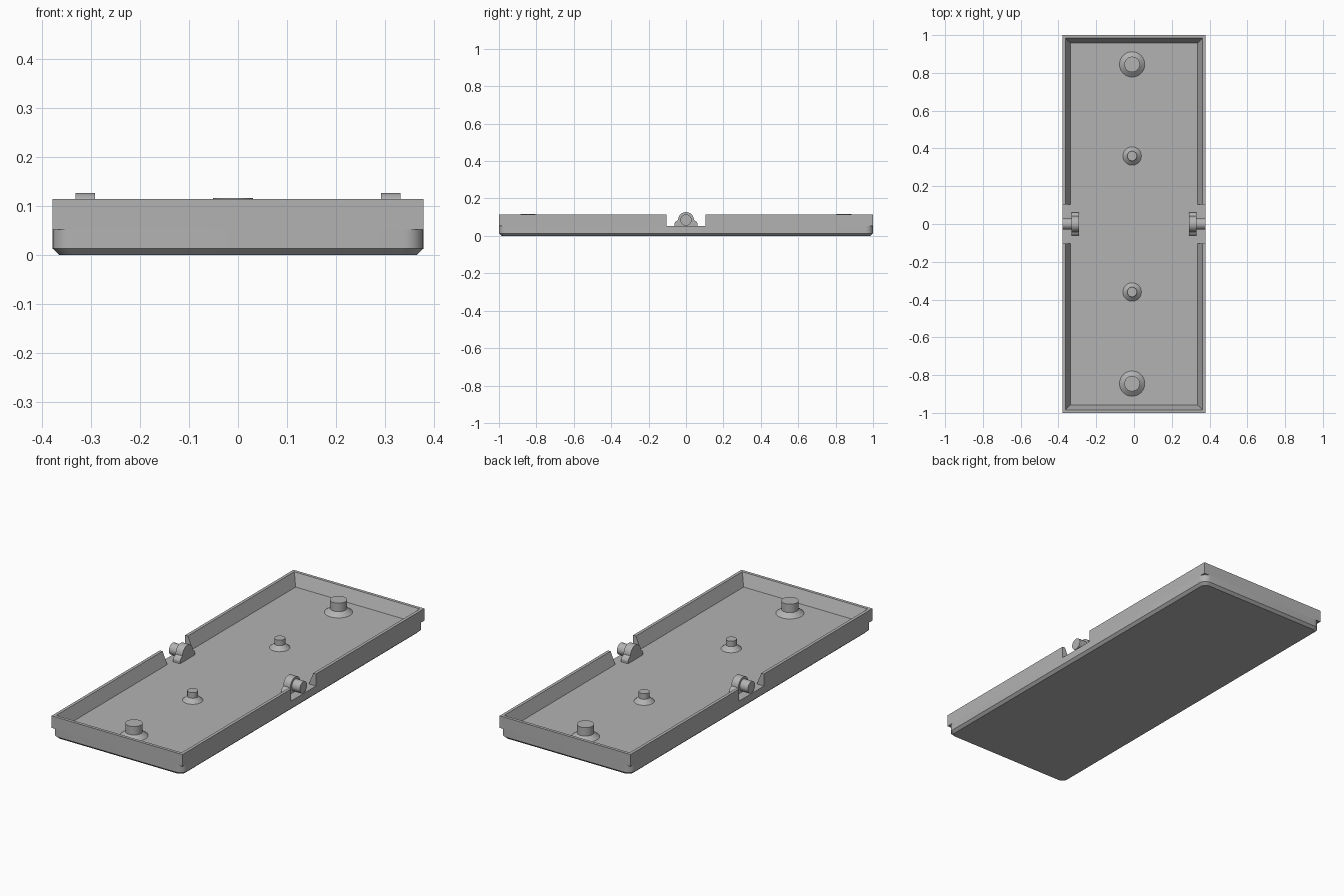
import bpy, bmesh
from math import sin, cos, pi, radians

if "Cube" in bpy.data.objects:
    bpy.data.objects.remove(bpy.data.objects["Cube"])

grey = bpy.data.materials.new("plastic grey")
grey.use_nodes = True
grey.diffuse_color = (0.45, 0.45, 0.45, 1)
grey.node_tree.nodes["Principled BSDF"].inputs["Base Color"].default_value = grey.diffuse_color

HALF_X, HALF_Y, FLOOR, RIM = 0.379, 1.0, 0.052, 0.115
NOTCH = 0.104


def loft(name, rings):
    """Join rings of equal length into a closed, capped solid."""
    bm = bmesh.new()
    loops = [[bm.verts.new(p) for p in ring] for ring in rings]
    n = len(loops[0])
    for a, b in zip(loops, loops[1:]):
        for i in range(n):
            j = (i + 1) % n
            bm.faces.new((a[i], a[j], b[j], b[i]))
    bm.faces.new(loops[0])
    bm.faces.new(loops[-1])
    bmesh.ops.recalc_face_normals(bm, faces=bm.faces)
    mesh = bpy.data.meshes.new(name)
    bm.to_mesh(mesh)
    bm.free()
    mesh.materials.append(grey)
    obj = bpy.data.objects.new(name, mesh)
    bpy.context.collection.objects.link(obj)
    bpy.ops.object.select_all(action="DESELECT")
    obj.select_set(True)
    bpy.context.view_layer.objects.active = obj
    bpy.ops.object.shade_smooth_by_angle(angle=radians(25))
    return obj


def rounded_ring(inset, radius, z, steps=8):
    """Rounded rectangle around the tray."""
    ring = []
    for k, (sx, sy) in enumerate([(1, 1), (-1, 1), (-1, -1), (1, -1)]):
        for i in range(steps + 1):
            a = (k + i / steps) * pi / 2
            ring.append((sx * (HALF_X - inset - radius) + radius * cos(a),
                         sy * (HALF_Y - inset - radius) + radius * sin(a), z))
    return ring


def circle(x, y, z, r, n=32):
    return [(x + r * cos(2 * pi * i / n), y + r * sin(2 * pi * i / n), z) for i in range(n)]


# Base slab with rounded corners and chamfered underside
loft("tray_base", [rounded_ring(0.014, 0.03, 0), rounded_ring(0, 0.04, 0.013),
                   rounded_ring(0, 0.04, FLOOR)])

# Square-cornered rim, one U-shaped wall at each end, sloping inside
section = [(0, FLOOR), (0, RIM), (0.016, RIM), (0.042, FLOOR)]
for side, label in ((-1, "front"), (1, "back")):
    path = [(1, False), (1, True), (-1, True), (-1, False)]
    rings = [[(sx * (HALF_X - d), side * (HALF_Y - d if corner else NOTCH), z)
              for d, z in section] for sx, corner in path]
    loft(label + "_wall", rings)

    # Large and small flared posts
    for size, y, foot, neck, post, top in (("large", 0.845, 0.067, 0.073, 0.041, 0.117),
                                           ("small", 0.36, 0.049, 0.073, 0.026, 0.102)):
        loft(f"{label}_{size}_post", [circle(-0.01, side * y, z, r) for z, r in
                                      ((FLOOR - 0.005, foot), (FLOOR, foot), (neck, post), (top, post))])

# Pivot brackets with outward pins
PIVOT = 0.085
arch = [(0.062, FLOOR - 0.005), (0.062, 0.066), (0.055, 0.077)]
arch += [(0.042 * cos(pi * i / 20), PIVOT + 0.042 * sin(pi * i / 20)) for i in range(21)]
arch += [(-0.055, 0.077), (-0.062, 0.066), (-0.062, FLOOR - 0.005)]
for side, label in ((-1, "right"), (1, "left")):
    loft(label + "_bracket", [[(side * x, y, z) for y, z in arch] for x in (0.292, 0.332)])
    loft(label + "_pin", [[(side * x, y, PIVOT + z) for y, z, _ in circle(0, 0, 0, 0.03)]
                          for x in (0.325, 0.379)])
